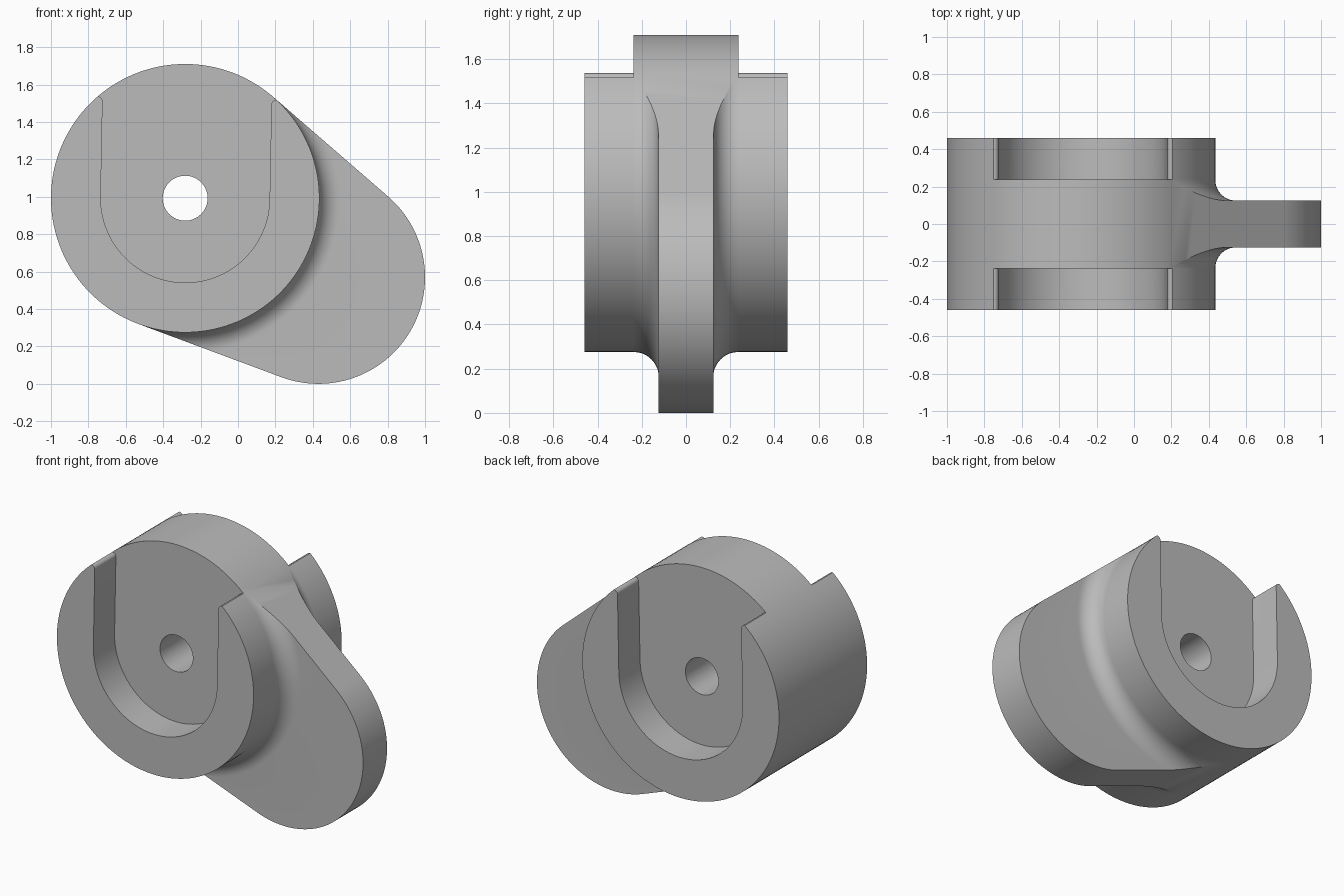
import bpy, bmesh, math
from math import sin, cos, pi

if "Cube" in bpy.data.objects:
    bpy.data.objects.remove(bpy.data.objects["Cube"], do_unlink=True)

# Hub and lobe circles: centre x, centre z, radius
HX, HZ, HR = -0.2825, 0.9925, 0.7175
LX, LZ, LR = 0.43, 0.57, 0.57
HALF, FLOOR, WEB, FILLET = 0.459, 0.238, 0.125, 0.11

grey = bpy.data.materials.new("plain_grey")
grey.use_nodes = True
grey.diffuse_color = (0.5, 0.5, 0.5, 1)
grey.node_tree.nodes["Principled BSDF"].inputs["Base Color"].default_value = (0.5, 0.5, 0.5, 1)


def arc(cx, cz, r, a0, a1, n):
    return [(cx + r * cos(a0 + (a1 - a0) * i / n), cz + r * sin(a0 + (a1 - a0) * i / n))
            for i in range(n + 1)]


def finish(name, bm):
    bmesh.ops.recalc_face_normals(bm, faces=bm.faces)
    mesh = bpy.data.meshes.new(name)
    bm.to_mesh(mesh)
    bm.free()
    mesh.materials.append(grey)
    obj = bpy.data.objects.new(name, mesh)
    bpy.context.collection.objects.link(obj)
    return obj


def prism(name, outline, y0, y1):
    bm = bmesh.new()
    face = bm.faces.new([bm.verts.new((x, y0, z)) for x, z in outline])
    new = bmesh.ops.extrude_face_region(bm, geom=[face])["geom"]
    bmesh.ops.translate(bm, vec=(0, y1 - y0, 0),
                        verts=[v for v in new if isinstance(v, bmesh.types.BMVert)])
    return finish(name, bm)


def revolve(name, profile, n):
    """Closed ring of (radius, y) points turned about the hub axis."""
    bm = bmesh.new()
    rings = [[bm.verts.new((HX + r * cos(2 * pi * i / n), y, HZ + r * sin(2 * pi * i / n)))
              for r, y in profile] for i in range(n)]
    m = len(profile)
    for i in range(n):
        a, b = rings[i], rings[(i + 1) % n]
        for j in range(m):
            k = (j + 1) % m
            bm.faces.new((a[j], a[k], b[k], b[j]))
    return finish(name, bm)


def boolean(obj, cutter, operation):
    mod = obj.modifiers.new(cutter.name, "BOOLEAN")
    mod.operation, mod.solver, mod.object = operation, "EXACT", cutter
    cutter.hide_render = True
    cutter.hide_set(True)


def apply_and_smooth(obj, cutters):
    bpy.ops.object.select_all(action="DESELECT")
    obj.select_set(True)
    bpy.context.view_layer.objects.active = obj
    for mod in list(obj.modifiers):
        bpy.ops.object.modifier_apply(modifier=mod.name)
    for c in cutters:
        bpy.data.objects.remove(c, do_unlink=True)
    bpy.ops.object.shade_smooth_by_angle(angle=math.radians(25))


# Hub: a thick disc with a bore
hub = revolve("hub", [(0.12, -HALF), (HR, -HALF), (HR, HALF), (0.12, HALF)], 144)

# U-shaped pockets, open at the top with rounded lips, slightly tilted
R, LIP, RISE = 0.4515, 0.025, 0.51
right_lip = arc(R + LIP, RISE, LIP, pi, pi / 2, 6) + [(0.65, RISE + LIP), (0.65, 1)]
left_lip = [(-x, z) for x, z in reversed(right_lip)]
u_shape = arc(0, 0, R, pi, 2 * pi, 64) + right_lip + left_lip
t = math.radians(-1.1)
u_shape = [(HX + x * cos(t) - z * sin(t), HZ + x * sin(t) + z * cos(t)) for x, z in u_shape]
pockets = [prism("pocket_cutter", u_shape, s * FLOOR, s * (HALF + 0.1)) for s in (-1, 1)]
for p in pockets:
    boolean(hub, p, "DIFFERENCE")
apply_and_smooth(hub, pockets)

# Cam lobe: flat web flaring into the hub, trimmed to the tangent outline
half = [(HR + FILLET - FILLET * sin(a), WEB + FILLET - FILLET * cos(a))
        for a in [pi / 2 * i / 12 for i in range(13)]]
flare = [(0.55, WEB + FILLET)] + half[::-1] + [(2, WEB)]
lobe = revolve("cam_lobe", flare + [(r, -y) for r, y in reversed(flare)], 144)

axis = math.atan2(LZ - HZ, LX - HX)
spread = math.acos((HR - LR) / math.hypot(LX - HX, LZ - HZ))
outline = (arc(LX, LZ, LR, axis - spread, axis + spread, 72)
           + arc(HX, HZ, HR, axis + spread, axis + spread, 1)[:1]
           + arc(HX, HZ, 0.6, axis + spread, axis - spread, 72)
           + arc(HX, HZ, HR, axis - spread, axis - spread, 1)[:1])
trim = prism("lobe_trim", outline, -0.4, 0.4)
boolean(lobe, trim, "INTERSECT")
apply_and_smooth(lobe, [trim])
